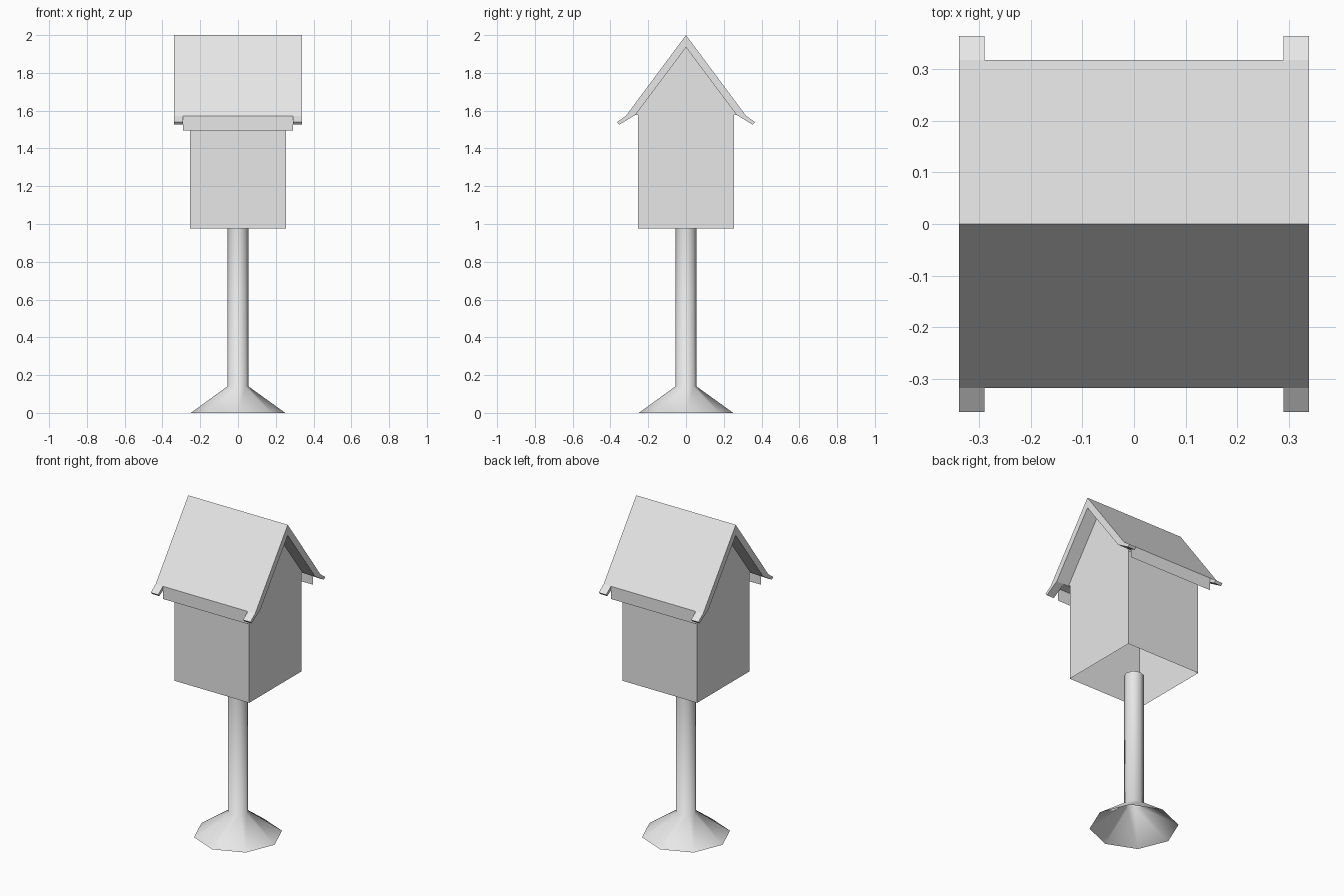
import bpy, bmesh, math
from mathutils import Vector

cube = bpy.data.objects.get("Cube")
if cube:
    bpy.data.objects.remove(cube, do_unlink=True)

grey = bpy.data.materials.new("plain_grey")
grey.use_nodes = True
tone = (0.8, 0.8, 0.8, 1)
grey.diffuse_color = tone
grey.node_tree.nodes["Principled BSDF"].inputs["Base Color"].default_value = tone


def loft(name, rings, caps=False, smooth=False):
    """Bridge closed rings of points; optionally cap both ends."""
    bm = bmesh.new()
    loops = [[bm.verts.new(p) for p in ring] for ring in rings]
    for a, b in zip(loops, loops[1:]):
        n = len(a)
        for i in range(n):
            j = (i + 1) % n
            bm.faces.new((a[i], a[j], b[j], b[i]))
    if caps:
        bm.faces.new(loops[0][::-1])
        bm.faces.new(loops[-1])
        bmesh.ops.recalc_face_normals(bm, faces=bm.faces)
    for f in bm.faces:
        f.smooth = smooth
    return finish(name, bm)


def panel(name, points, outward):
    """Single flat sheet facing the given direction."""
    bm = bmesh.new()
    face = bm.faces.new([bm.verts.new(p) for p in points])
    face.normal_update()
    if face.normal.dot(Vector(outward)) < 0:
        face.normal_flip()
    return finish(name, bm)


def finish(name, bm):
    mesh = bpy.data.meshes.new(name)
    bm.to_mesh(mesh)
    bm.free()
    mesh.materials.append(grey)
    obj = bpy.data.objects.new(name, mesh)
    bpy.context.collection.objects.link(obj)
    return obj


def octagon(r, z):
    return [(r * math.cos(k * math.pi / 4), r * math.sin(k * math.pi / 4), z)
            for k in range(8)]


def along_x(profile, x0, x1):
    return [[(x, y, z) for y, z in profile] for x in (x0, x1)]


# Post with flared, open-bottomed foot
loft("post_and_foot", [octagon(0.25, 0), octagon(0.056, 0.14),
                       octagon(0.056, 0.975)], smooth=True)

# House walls, open underneath
W, EAVE = 0.255, 1.578
square = [(-W, -W), (W, -W), (W, W), (-W, W)]
loft("house_walls", [[(x, y, z) for x, y in square] for z in (0.975, EAVE)])

# Roof slab: an inverted V with sharp eaves
KINK, INNER = (0.318, 1.573), (0.267, EAVE)
half = [KINK, INNER]
roof = [(0, 2), KINK, INNER, (0, 1.935)]
roof += [(-y, z) for y, z in (INNER, KINK)]
loft("roof", along_x(roof, -0.34, 0.34), caps=True)

# Flared eave tips at the four corners
tip = [KINK, (0.365, 1.539), (0.353, 1.526), INNER]
for sy, end in ((-1, "front"), (1, "back")):
    for sx, side in ((-1, "right"), (1, "left")):
        profile = [(sy * y, z) for y, z in tip]
        loft(f"eave_tip_{end}_{side}",
             along_x(profile, sx * 0.29, sx * 0.34), caps=True)
    # Thin valance hanging between the tips
    y = sy * KINK[0]
    panel(f"valance_{end}", [(-0.29, y, 1.495), (0.29, y, 1.495),
                             (0.29, y, KINK[1]), (-0.29, y, KINK[1])], (0, sy, 0))

# Gable triangles closing the roof ends
for sx, side in ((-1, "right"), (1, "left")):
    panel(f"gable_{side}", [(sx * W, -INNER[0], EAVE), (sx * W, INNER[0], EAVE),
                            (sx * W, 0, 1.935)], (sx, 0, 0))
